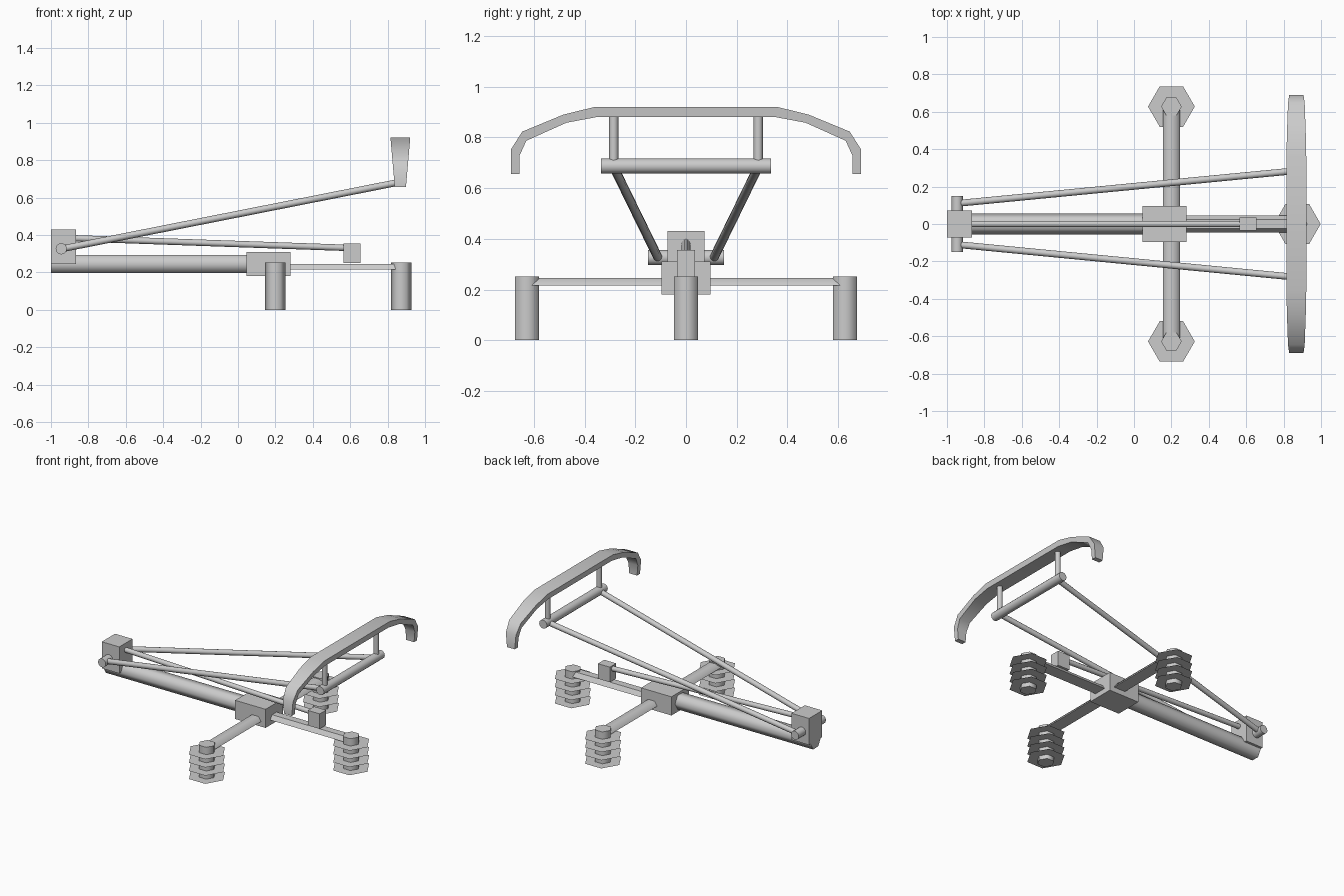
import bpy, math
from mathutils import Vector

if "Cube" in bpy.data.objects:
    bpy.data.objects.remove(bpy.data.objects["Cube"])


def make(name, verts, faces, smooth=False):
    me = bpy.data.meshes.new(name)
    me.from_pydata(verts, [], faces)
    me.update()
    ob = bpy.data.objects.new(name, me)
    bpy.context.collection.objects.link(ob)
    if smooth:
        bpy.ops.object.select_all(action='DESELECT')
        ob.select_set(True)
        bpy.context.view_layer.objects.active = ob
        bpy.ops.object.shade_smooth_by_angle(angle=math.radians(62))
    return ob


def loft(name, rings, smooth=False):
    """Skin a list of equal-sized rings and cap both ends."""
    n = len(rings[0])
    verts = [tuple(p) for r in rings for p in r]
    faces = [(i * n + j, i * n + (j + 1) % n, (i + 1) * n + (j + 1) % n, (i + 1) * n + j)
             for i in range(len(rings) - 1) for j in range(n)]
    last = (len(rings) - 1) * n
    faces += [tuple(reversed(range(n))), tuple(range(last, last + n))]
    return make(name, verts, faces, smooth)


def rod(name, a, b, r, n=12):
    """Round bar from a to b; first corner points sideways."""
    a, b = Vector(a), Vector(b)
    d = (b - a).normalized()
    u = Vector((1, 0, 0)) if abs(d.x) < 0.5 else Vector((0, 1, 0))
    u = (u - d * u.dot(d)).normalized()
    v = d.cross(u)
    ring = [(u * math.cos(t) + v * math.sin(t)) * r
            for t in (2 * math.pi * k / n for k in range(n))]
    return loft(name, [[a + p for p in ring], [b + p for p in ring]], True)


def box(name, x0, x1, hy, z0, z1):
    return loft(name, [[(x0, -hy, z), (x1, -hy, z), (x1, hy, z), (x0, hy, z)] for z in (z0, z1)])


# main tube and blocks
rod("main_tube", (-1, 0, 0.245), (0.06, 0, 0.245), 0.056, 6)
box("body_block", 0.045, 0.28, 0.096, 0.18, 0.31)
box("rear_block", -1, -0.865, 0.073, 0.245, 0.43)
box("slide_block", 0.563, 0.655, 0.035, 0.25, 0.355)

# flat support arms with a trapezoid section
section = [(-0.045, 0.215), (0.045, 0.215), (0.025, 0.245), (-0.025, 0.245)]
loft("cross_arm", [[(0.2 - s, y, z) for s, z in section] for y in (-0.63, 0.63)], True)
loft("front_arm", [[(x, s, z) for s, z in section] for x in (0.2, 0.873)])

# feet: hexagonal post with four thin hexagonal discs
for label, x, y in (("right", 0.2, -0.628), ("left", 0.2, 0.628), ("front", 0.873, 0)):
    rod(label + "_foot_post", (x, y, 0), (x, y, 0.252), 0.055, 6)
    for i in range(4):
        hexagon = [(x + 0.125 * math.cos(k * math.pi / 3),
                    y + 0.125 * math.sin(k * math.pi / 3), 0.03 + 0.057 * i) for k in range(6)]
        make(f"{label}_foot_disc_{i + 1}", hexagon, [tuple(range(6))])

# sliding rod, rear pivot, lift arms, upper bar and hangers
rod("slide_rod", (-0.93, 0, 0.384), (0.61, 0, 0.33), 0.017)
rod("pivot_axle", (-0.945, -0.15, 0.326), (-0.945, 0.15, 0.326), 0.03)
rod("upper_bar", (0.868, -0.335, 0.687), (0.868, 0.335, 0.687), 0.03)
for label, s in (("right", -1), ("left", 1)):
    rod(label + "_lift_arm", (-0.945, s * 0.11, 0.325), (0.868, s * 0.285, 0.683), 0.018)
    rod(label + "_hanger", (0.868, s * 0.285, 0.69), (0.868, s * 0.285, 0.895), 0.018)

# curved handlebar: (outer y, outer z, inner y, inner z) for one half
half = [(0.69, 0.656, 0.657, 0.656), (0.69, 0.754, 0.657, 0.728), (0.646, 0.823, 0.63, 0.787),
        (0.484, 0.89, 0.472, 0.858), (0.358, 0.921, 0.35, 0.881)]
path = [(-a, b, -c, d) for a, b, c, d in half] + half[::-1]


def width(z):
    return 0.03 + (z - 0.656) * 0.087


loft("handlebar", [[(0.868 - width(oz), oy, oz), (0.868 - width(iz), iy, iz),
                    (0.868 + width(iz), iy, iz), (0.868 + width(oz), oy, oz)]
                   for oy, oz, iy, iz in path], True)

# consistent outward normals on the solid parts
import bmesh
for ob in bpy.data.objects:
    if len(ob.data.polygons) > 1:
        bm = bmesh.new()
        bm.from_mesh(ob.data)
        bmesh.ops.recalc_face_normals(bm, faces=bm.faces)
        bm.to_mesh(ob.data)
        bm.free()
